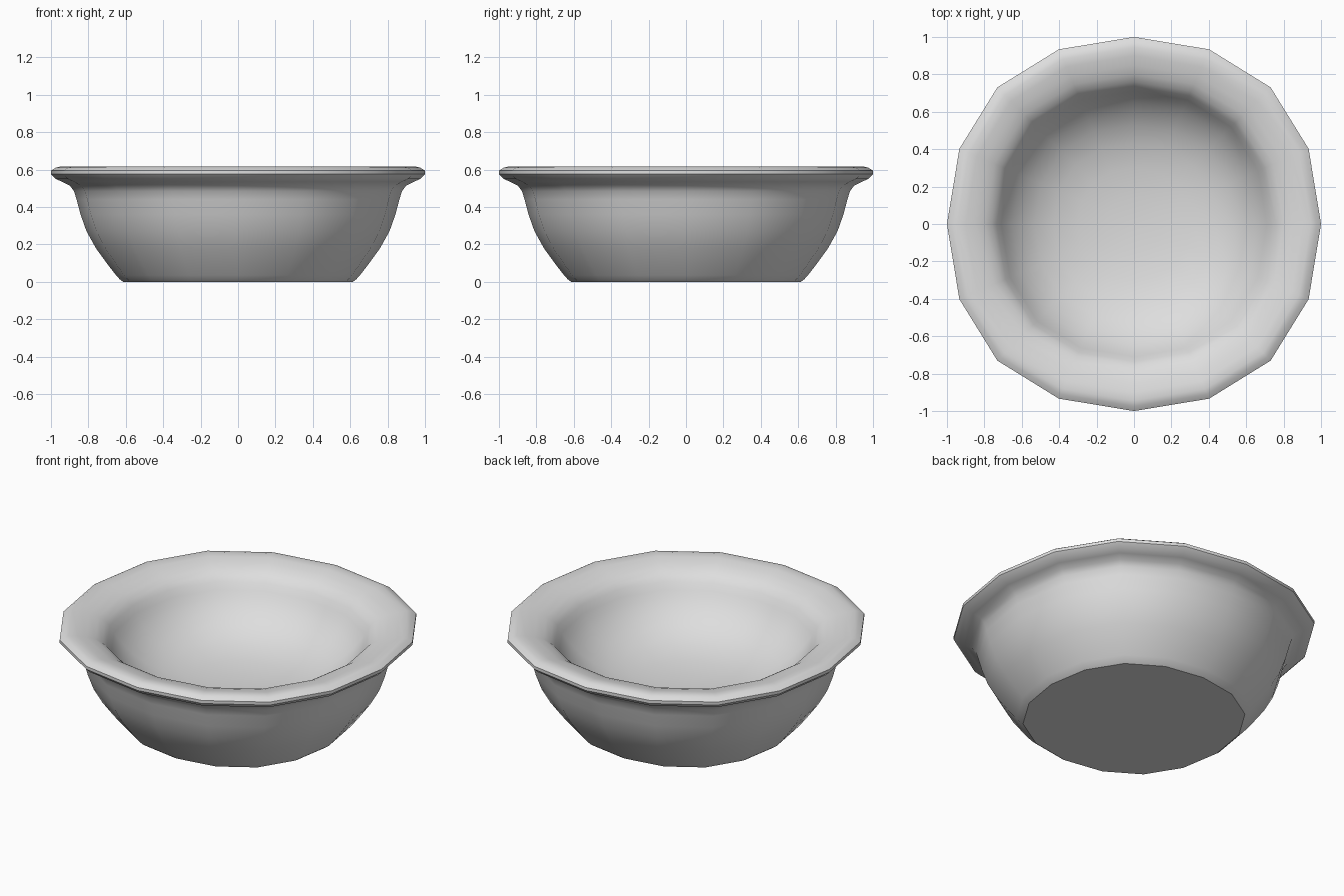
import bpy, bmesh, math

cube = bpy.data.objects.get("Cube")
if cube:
    bpy.data.objects.remove(cube, do_unlink=True)

SIDES = 16

# Closed profile (radius, height): base and outer wall, rim with a flat edge, inner hollow
OUTER = [(0, 0), (0.615, 0), (0.632, 0.013), (0.652, 0.035), (0.70, 0.097), (0.76, 0.18),
         (0.81, 0.27), (0.842, 0.36), (0.863, 0.44), (0.877, 0.485), (0.90, 0.515),
         (0.94, 0.535), (0.975, 0.55)]
RIM = [(1.0, 0.575), (1.0, 0.594), (0.975, 0.61), (0.945, 0.617), (0.90, 0.611), (0.85, 0.60)]
INNER = [(0.80, 0.583), (0.76, 0.558), (0.735, 0.53), (0.71, 0.49), (0.685, 0.452),
         (0.65, 0.41), (0.60, 0.363), (0.53, 0.315), (0.43, 0.272), (0.30, 0.242),
         (0.15, 0.227), (0, 0.222)]


def ring(bm, radius, height):
    """A slightly squared ring of vertices, or one vertex on the axis."""
    if radius == 0:
        return [bm.verts.new((0, 0, height))]
    verts = []
    for i in range(SIDES):
        a = math.tau * i / SIDES
        r = radius * (1 + 0.0165 * (1 - math.cos(4 * a)))
        a += 0.014 * math.sin(4 * a)
        verts.append(bm.verts.new((r * math.cos(a), r * math.sin(a), height)))
    return verts


def lathe(name, profile, material):
    bm = bmesh.new()
    rings = [ring(bm, r, z) for r, z in profile]
    for low, high in zip(rings, rings[1:]):
        for i in range(SIDES):
            j = (i + 1) % SIDES
            if len(low) == 1:
                bm.faces.new((low[0], high[j], high[i]))
            elif len(high) == 1:
                bm.faces.new((low[i], low[j], high[0]))
            else:
                bm.faces.new((low[i], low[j], high[j], high[i]))
    bmesh.ops.recalc_face_normals(bm, faces=bm.faces)
    mesh = bpy.data.meshes.new(name)
    bm.to_mesh(mesh)
    bm.free()
    mesh.materials.append(material)
    obj = bpy.data.objects.new(name, mesh)
    bpy.context.collection.objects.link(obj)
    bpy.ops.object.select_all(action='DESELECT')
    obj.select_set(True)
    bpy.context.view_layer.objects.active = obj
    bpy.ops.object.shade_smooth_by_angle(angle=math.radians(35))
    return obj


# Pale grey glaze
glaze = bpy.data.materials.new("pale_grey")
glaze.use_nodes = True
glaze.diffuse_color = (0.73, 0.73, 0.73, 1)
glaze.node_tree.nodes["Principled BSDF"].inputs["Base Color"].default_value = (0.73, 0.73, 0.73, 1)

# Bowl
lathe("bowl", OUTER + RIM + INNER, glaze)
